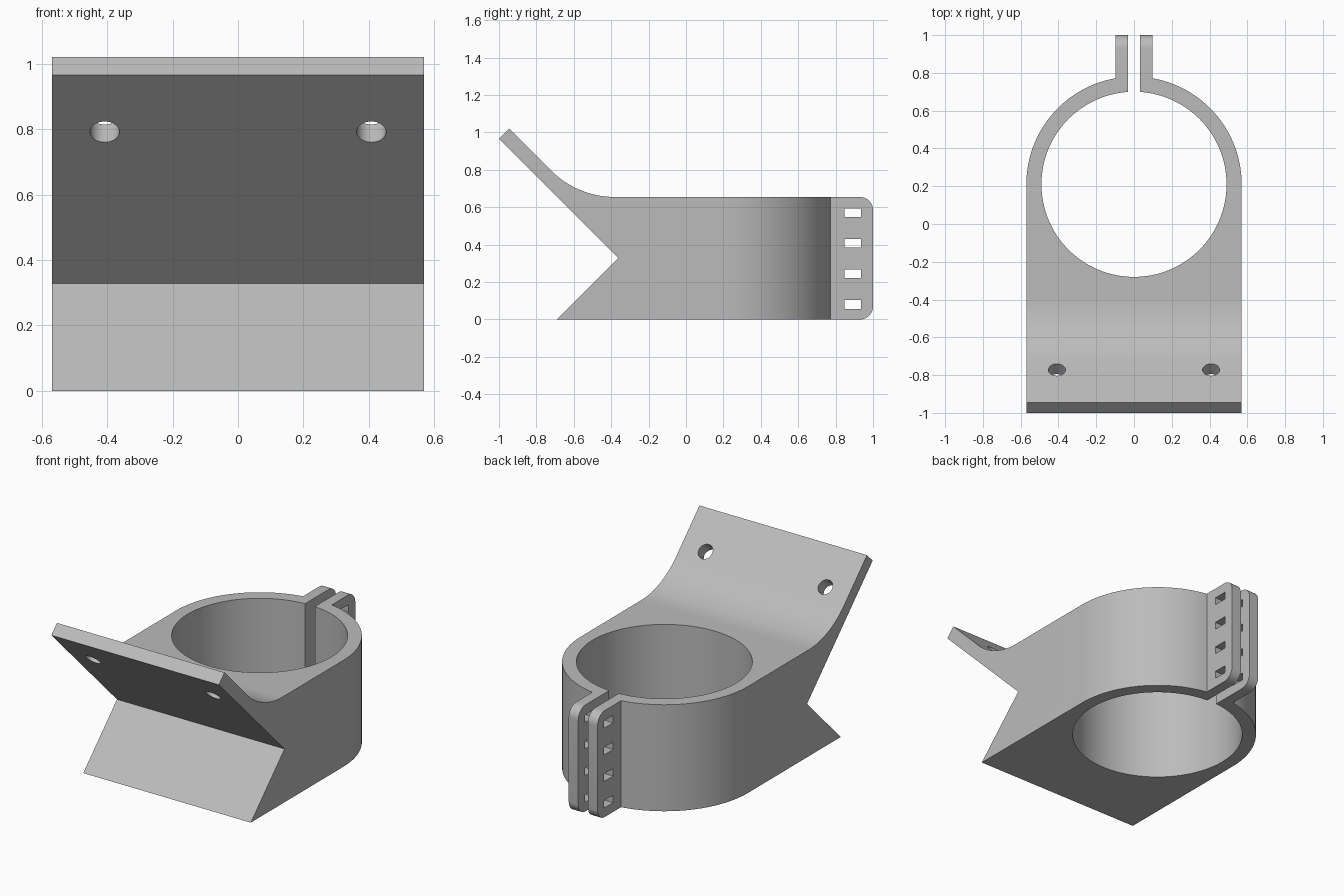
import bpy, bmesh
from math import cos, sin, radians, tan, sqrt
from mathutils import Vector

cube = bpy.data.objects.get("Cube")
if cube:
    bpy.data.objects.remove(cube, do_unlink=True)

HALF_W, BORE_R, RING_Y = 0.57, 0.49, 0.21   # plan dimensions
HEIGHT, TAB_X, GAP_X = 0.655, 0.098, 0.033

grey = bpy.data.materials.new("Plain Grey")
grey.use_nodes = True
COLOUR = (0.5, 0.5, 0.5, 1)
grey.diffuse_color = COLOUR
grey.node_tree.nodes["Principled BSDF"].inputs["Base Color"].default_value = COLOUR


def arc(cx, cy, r, start, end, steps):
    angles = [radians(start + (end - start) * i / steps) for i in range(steps + 1)]
    return [(cx + r * cos(a), cy + r * sin(a)) for a in angles]


def prism(name, points, lo, hi, place):
    """Extrude a 2D outline from lo to hi; place(u, v, w) maps to 3D."""
    bm = bmesh.new()
    face = bm.faces.new([bm.verts.new(place(u, v, lo)) for u, v in points])
    shift = Vector(place(0, 0, hi)) - Vector(place(0, 0, lo))
    top = bmesh.ops.extrude_face_region(bm, geom=[face])["geom"]
    bmesh.ops.translate(bm, vec=shift, verts=[g for g in top if isinstance(g, bmesh.types.BMVert)])
    bmesh.ops.recalc_face_normals(bm, faces=bm.faces)
    mesh = bpy.data.meshes.new(name)
    bm.to_mesh(mesh)
    bm.free()
    mesh.materials.append(grey)
    obj = bpy.data.objects.new(name, mesh)
    bpy.context.collection.objects.link(obj)
    return obj


def along_x(u, v, w):
    return (w, u, v)


def along_z(u, v, w):
    return (u, v, w)


def along_tilt(u, v, w):
    # Axis square to the sloping plate
    s = 1 / sqrt(2)
    return (u, (w - v) * s, (w + v) * s)


def combine(target, other, operation):
    bpy.context.view_layer.objects.active = target
    mod = target.modifiers.new(operation.title(), 'BOOLEAN')
    mod.operation, mod.solver, mod.object = operation, 'EXACT', other
    bpy.ops.object.modifier_apply(modifier=mod.name)
    bpy.data.objects.remove(other, do_unlink=True)


def box_outline(u0, u1, v0, v1):
    return [(u0, v0), (u1, v0), (u1, v1), (u0, v1)]


# Body: V-notched side profile with a filleted, sloping mounting plate
fillet_y = -0.38
fillet_r = 0.2 / tan(radians(22.5))
side = [(-0.69, 0), (-0.362, 0.328), (-1, 0.966), (-0.945, 1.021)]
side += arc(fillet_y, HEIGHT + fillet_r, fillet_r, 225, 270, 20)
side += [(0.9, HEIGHT), (0.9, 0)]
clamp = prism("clamp_bracket", side, -0.7, 0.7, along_x)

# Round the back of the body in plan
plan = [(-HALF_W, -1.2), (HALF_W, -1.2)] + arc(0, RING_Y, HALF_W, 0, 180, 64)
combine(clamp, prism("plan_trim", plan, -0.2, 1.3, along_z), 'INTERSECT')

# Clamping tabs with rounded outer corners
r = 0.07
tab = [(0.6, 0)] + arc(1 - r, r, r, -90, 0, 10) + arc(1 - r, HEIGHT - r, r, 0, 90, 10) + [(0.6, HEIGHT)]
combine(clamp, prism("clamp_tabs", tab, -TAB_X, TAB_X, along_x), 'UNION')

# Bore and the slit between the tabs
bore = arc(0, RING_Y, BORE_R, 0, 360, 128)[:-1]
combine(clamp, prism("bore_cutter", bore, -0.2, 1.3, along_z), 'DIFFERENCE')
slit = box_outline(-GAP_X, GAP_X, 0.45, 1.2)
combine(clamp, prism("slit_cutter", slit, -0.2, 1.3, along_z), 'DIFFERENCE')

# Row of strap slots through both tabs
for i in range(4):
    z = 0.08 + i * 0.1637
    slot = box_outline(0.848, 0.935, z - 0.023, z + 0.023)
    combine(clamp, prism("slot_cutter", slot, -0.3, 0.3, along_x), 'DIFFERENCE')

# Two screw holes through the sloping plate
hole_v = (0.792 + 0.827) / sqrt(2)
for x in (-0.408, 0.408):
    hole = arc(x, hole_v, 0.045, 0, 360, 32)[:-1]
    combine(clamp, prism("hole_cutter", hole, -0.2, 0.2, along_tilt), 'DIFFERENCE')

# Smooth curved walls, keep the edges crisp
bpy.ops.object.select_all(action='DESELECT')
clamp.select_set(True)
bpy.context.view_layer.objects.active = clamp
bpy.ops.object.shade_smooth_by_angle(angle=radians(30))
